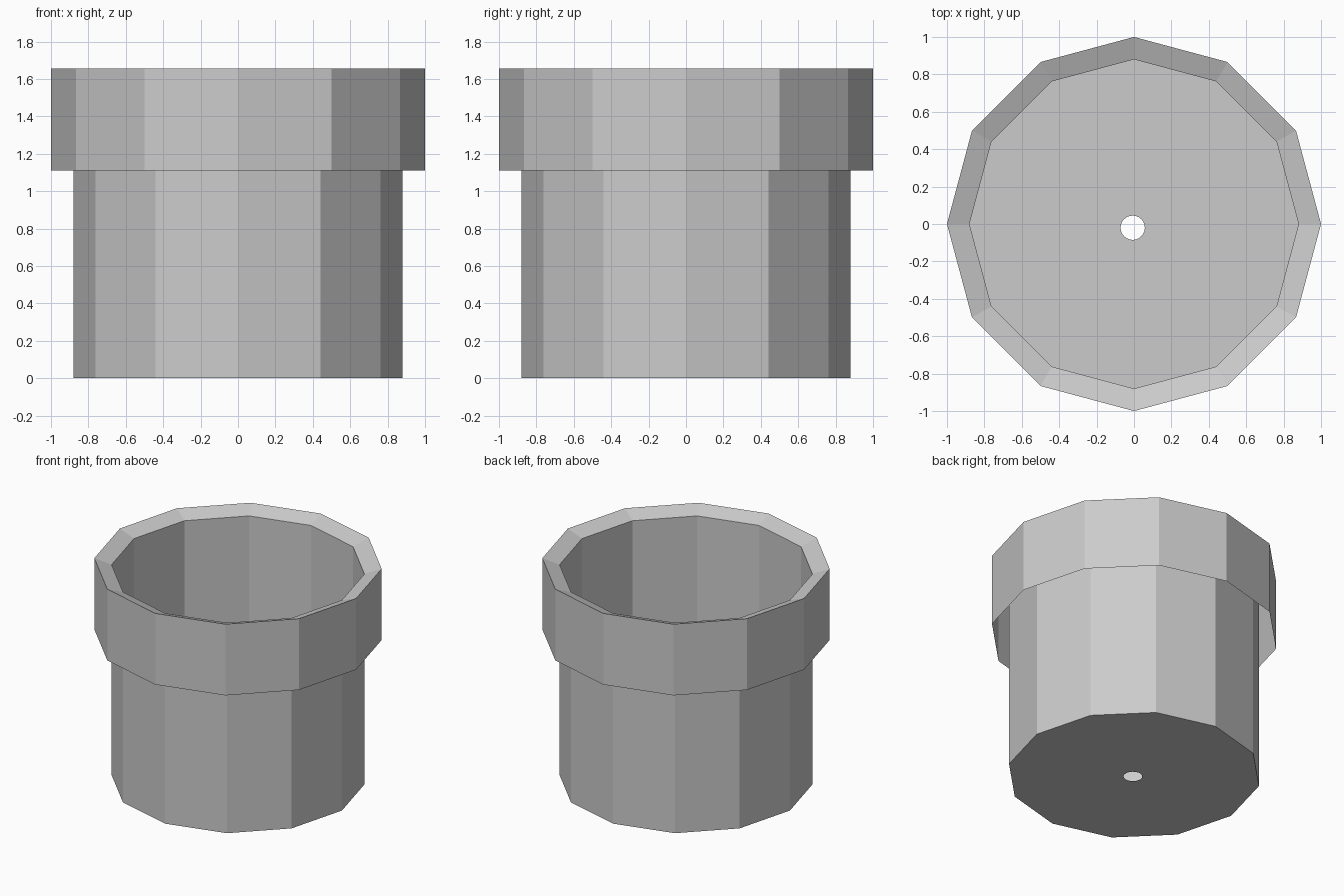
import bpy, bmesh
from math import cos, sin, tau

if "Cube" in bpy.data.objects:
    bpy.data.objects.remove(bpy.data.objects["Cube"])

SIDES = 12


def ring(bm, r, z, n=SIDES, cx=0.0, cy=0.0):
    return [bm.verts.new((cx + r * cos(tau * i / n), cy + r * sin(tau * i / n), z))
            for i in range(n)]


def skin(bm, profile):
    """Lathe an open (radius, z) profile into flat-sided walls."""
    rings = [ring(bm, r, z) for r, z in profile]
    for a, b in zip(rings, rings[1:]):
        for i in range(SIDES):
            j = (i + 1) % SIDES
            bm.faces.new((a[i], a[j], b[j], b[i]))
    return rings


def loop_edges(bm, verts):
    return [bm.edges.get((v, verts[i - 1])) or bm.edges.new((v, verts[i - 1]))
            for i, v in enumerate(verts)]


def finish(bm, name):
    mesh = bpy.data.meshes.new(name)
    bm.to_mesh(mesh)
    bm.free()
    bpy.context.collection.objects.link(bpy.data.objects.new(name, mesh))


# Pot body: thin wall, with a floor pierced by a round drain hole
bm = bmesh.new()
rings = skin(bm, [(0.88, 0.0), (0.88, 1.43)])
hole = ring(bm, 0.065, 0.0, 24, -0.007, -0.02)
floor = bmesh.ops.triangle_fill(
    bm, edges=loop_edges(bm, rings[0]) + loop_edges(bm, hole),
    use_beauty=True, normal=(0, 0, -1))
for f in [g for g in floor["geom"] if isinstance(g, bmesh.types.BMFace)]:
    f.normal_update()
    if f.normal.z > 0:
        f.normal_flip()
finish(bm, "pot_body")

# Collar: outer band open underneath, inward-sloping lip, short inner wall
bm = bmesh.new()
skin(bm, [(1.0, 1.11), (1.0, 1.655), (0.88, 1.61), (0.88, 1.43)])
finish(bm, "pot_collar")
